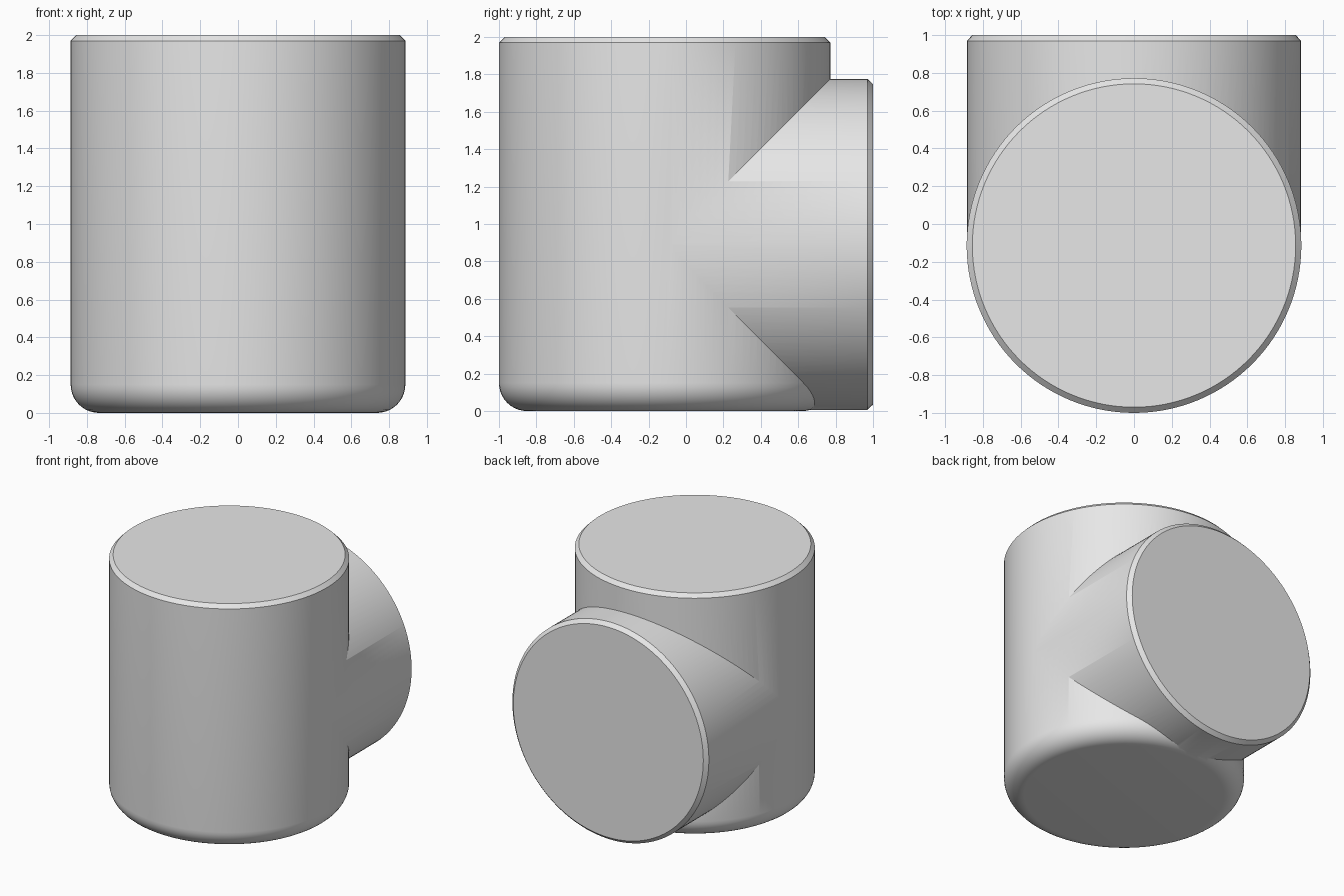
import bpy, bmesh, math
from mathutils import Matrix

if "Cube" in bpy.data.objects:
    bpy.data.objects.remove(bpy.data.objects["Cube"])

R = 0.886          # pipe radius
CY = -0.114        # upright pipe axis
CZ = 0.891         # side branch axis height
CH = 0.03          # rim chamfer
FIL = 0.15         # rounded foot
SEG = 128

grey = bpy.data.materials.new("light grey")
grey.diffuse_color = (0.8, 0.8, 0.8, 1)
grey.use_nodes = True
grey.node_tree.nodes["Principled BSDF"].inputs["Base Color"].default_value = grey.diffuse_color


def lathe(name, profile, matrix):
    """Closed solid of revolution from (radius, height) points, bottom to top."""
    bm = bmesh.new()
    rings = []
    for r, h in profile:
        rings.append([bm.verts.new((r * math.cos(2 * math.pi * i / SEG),
                                    r * math.sin(2 * math.pi * i / SEG), h))
                      for i in range(SEG)])
    for a, b in zip(rings, rings[1:]):
        for i in range(SEG):
            j = (i + 1) % SEG
            bm.faces.new((a[i], a[j], b[j], b[i]))
    bm.faces.new(rings[0][::-1])
    bm.faces.new(rings[-1])
    bm.transform(matrix)
    bmesh.ops.recalc_face_normals(bm, faces=bm.faces)
    mesh = bpy.data.meshes.new(name)
    bm.to_mesh(mesh)
    bm.free()
    mesh.materials.append(grey)
    obj = bpy.data.objects.new(name, mesh)
    bpy.context.collection.objects.link(obj)
    return obj


# Upright body: rounded foot, chamfered top rim
foot = [(R - FIL + FIL * math.sin(a), FIL - FIL * math.cos(a))
        for a in (math.pi / 2 * k / 10 for k in range(11))]
body = lathe("pipe_body", foot + [(R, 2 - CH), (R - CH, 2)],
             Matrix.Translation((0, CY, 0)))

# Side branch: runs from the body axis to the back, chamfered end rim
length = 1 - CY
branch = lathe("side_branch", [(R - 0.001, 0), (R - 0.001, length - CH), (R - CH, length)],
               Matrix.Translation((0, CY, CZ)) @ Matrix.Rotation(-math.pi / 2, 4, 'X'))

# Fuse the two into one solid
mod = body.modifiers.new("fuse", 'BOOLEAN')
mod.operation = 'UNION'
mod.solver = 'EXACT'
mod.object = branch
bpy.context.view_layer.objects.active = body
body.select_set(True)
bpy.ops.object.modifier_apply(modifier=mod.name)
bpy.data.objects.remove(branch)
bpy.ops.object.shade_smooth_by_angle(angle=math.radians(30))
